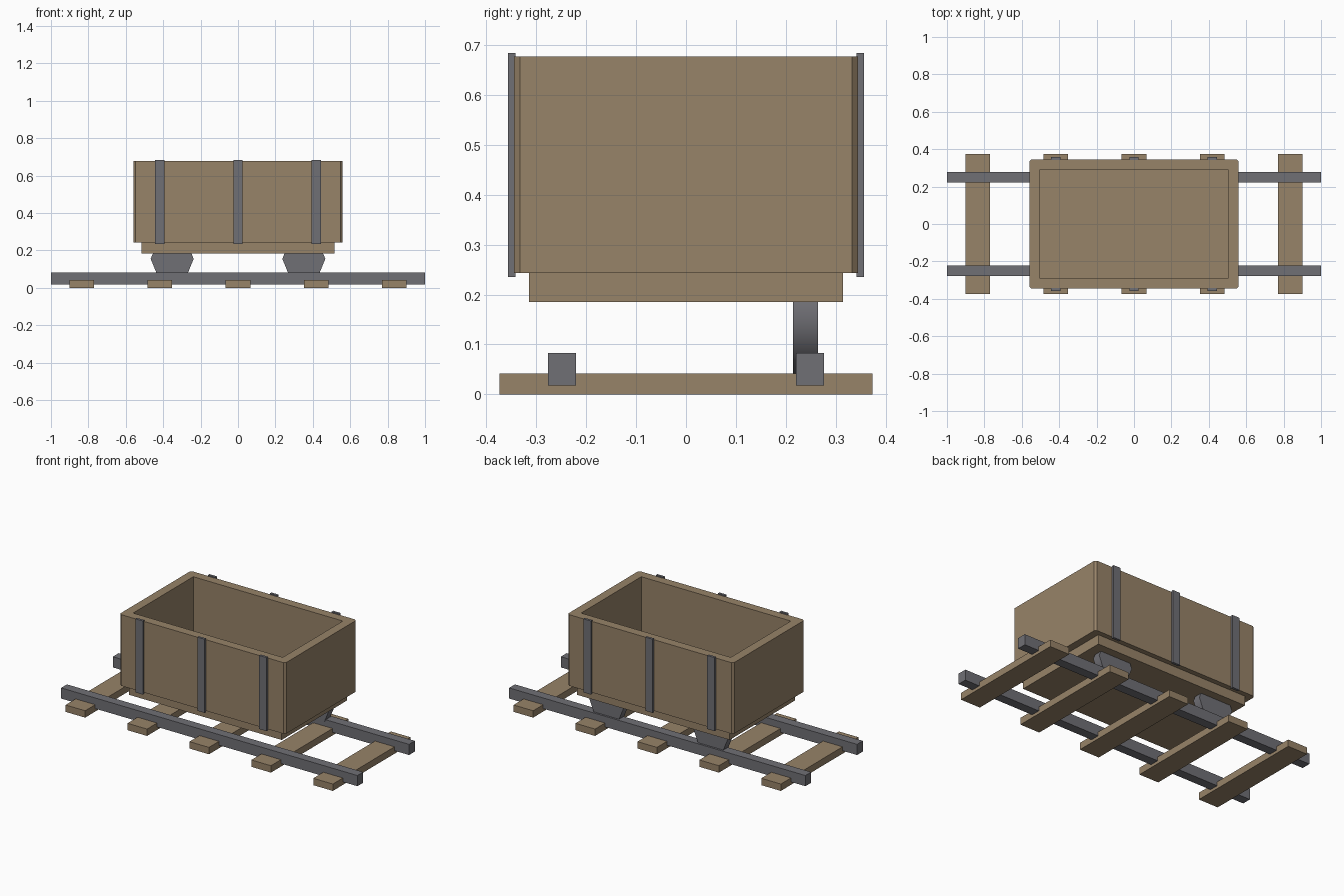
import bpy, bmesh, math
from mathutils import Matrix, Vector

start = bpy.data.objects.get("Cube")
if start:
    bpy.data.objects.remove(start, do_unlink=True)


def material(name, rgb):
    m = bpy.data.materials.new(name)
    m.use_nodes = True
    m.diffuse_color = (*rgb, 1)
    m.node_tree.nodes["Principled BSDF"].inputs["Base Color"].default_value = (*rgb, 1)
    return m


wood = material("brown_wood", (0.31, 0.227, 0.14))
iron = material("grey_iron", (0.162, 0.16, 0.178))


def finish(bm, name, mat):
    bmesh.ops.recalc_face_normals(bm, faces=bm.faces)
    mesh = bpy.data.meshes.new(name)
    bm.to_mesh(mesh)
    bm.free()
    mesh.materials.append(mat)
    obj = bpy.data.objects.new(name, mesh)
    bpy.context.collection.objects.link(obj)
    return obj


def block_mesh(x, y, z):
    """Box from (low, high) ranges along each axis."""
    bm = bmesh.new()
    size = [b - a for a, b in (x, y, z)]
    mid = [(a + b) / 2 for a, b in (x, y, z)]
    bmesh.ops.create_cube(bm, size=1, matrix=Matrix.Translation(mid) @ Matrix.Diagonal((*size, 1)))
    return bm


def block(name, x, y, z, mat):
    return finish(block_mesh(x, y, z), name, mat)


# Track: cross ties and two rails
for i in range(-2, 3):
    x = i * 0.418
    block(f"tie_{i + 3}", (x - 0.066, x + 0.066), (-0.374, 0.374), (0, 0.042), wood)
for name, y in (("front_rail", -0.249), ("back_rail", 0.249)):
    block(name, (-1, 1), (y - 0.028, y + 0.028), (0.018, 0.083), iron)

# Undercarriage board
block("undercarriage", (-0.515, 0.515), (-0.315, 0.315), (0.185, 0.244), wood)

# Open wagon box: hollowed from the top, outer corners chamfered
bm = block_mesh((-0.56, 0.56), (-0.345, 0.345), (0.243, 0.677))
corners = [e for e in bm.edges if abs(e.verts[0].co.z - e.verts[1].co.z) > 0.1]
bmesh.ops.bevel(bm, geom=corners, offset=0.012, segments=1, affect='EDGES')
top = max(bm.faces, key=lambda f: f.calc_center_median().z)
bmesh.ops.delete(bm, geom=[top], context='FACES_ONLY')
rim = [e for e in bm.edges if e.is_boundary]
inner = block_mesh((-0.505, 0.505), (-0.29, 0.29), (0.3, 0.677))
lid = max(inner.faces, key=lambda f: f.calc_center_median().z)
bmesh.ops.delete(inner, geom=[lid], context='FACES_ONLY')
temp = bpy.data.meshes.new("temp")
inner.to_mesh(temp)
inner.free()
bm.from_mesh(temp)
bpy.data.meshes.remove(temp)
# Rim: one quad per wall plus a triangle at each chamfered corner
tops = [v for v in bm.verts if v.co.z > 0.67]
outer_v = [v for v in tops if abs(v.co.x) > 0.52]
inner_v = [v for v in tops if abs(v.co.x) < 0.52]
for edge in [e for e in bm.edges if e.is_boundary and e.verts[0] in outer_v]:
    a, b = edge.verts
    near = [min(inner_v, key=lambda w: (w.co - v.co).length) for v in (a, b)]
    bm.faces.new((a, b, near[1], near[0]) if near[0] != near[1] else (a, b, near[0]))
finish(bm, "wagon_box", wood)

# Iron straps on both long sides
for side, s in (("front", -1), ("back", 1)):
    for i in (-1, 0, 1):
        x = i * 0.418
        y = sorted((s * 0.342, s * 0.357))
        block(f"{side}_strap_{i + 2}", (x - 0.025, x + 0.025), y, (0.235, 0.684), iron)

# Eight-sided wheels on the back rail
for name, x in (("right_wheel", -0.352), ("left_wheel", 0.352)):
    bm = bmesh.new()
    pose = Matrix.Translation((x, 0.24, 0.155)) @ Matrix.Rotation(math.pi / 2, 4, 'X')
    bmesh.ops.create_cone(bm, cap_ends=True, segments=8, radius1=0.115, radius2=0.115,
                          depth=0.05, matrix=pose)
    # Start with a corner pointing straight down
    low = min(bm.verts, key=lambda v: v.co.z).co - Vector((x, 0.24, 0.155))
    turn = Matrix.Rotation(math.atan2(low.x, -low.z), 3, 'Y')
    bmesh.ops.rotate(bm, verts=bm.verts, cent=(x, 0.24, 0.155), matrix=turn)
    wheel = finish(bm, name, iron)
    bpy.ops.object.select_all(action='DESELECT')
    wheel.select_set(True)
    bpy.context.view_layer.objects.active = wheel
    bpy.ops.object.shade_smooth_by_angle(angle=math.radians(60))
